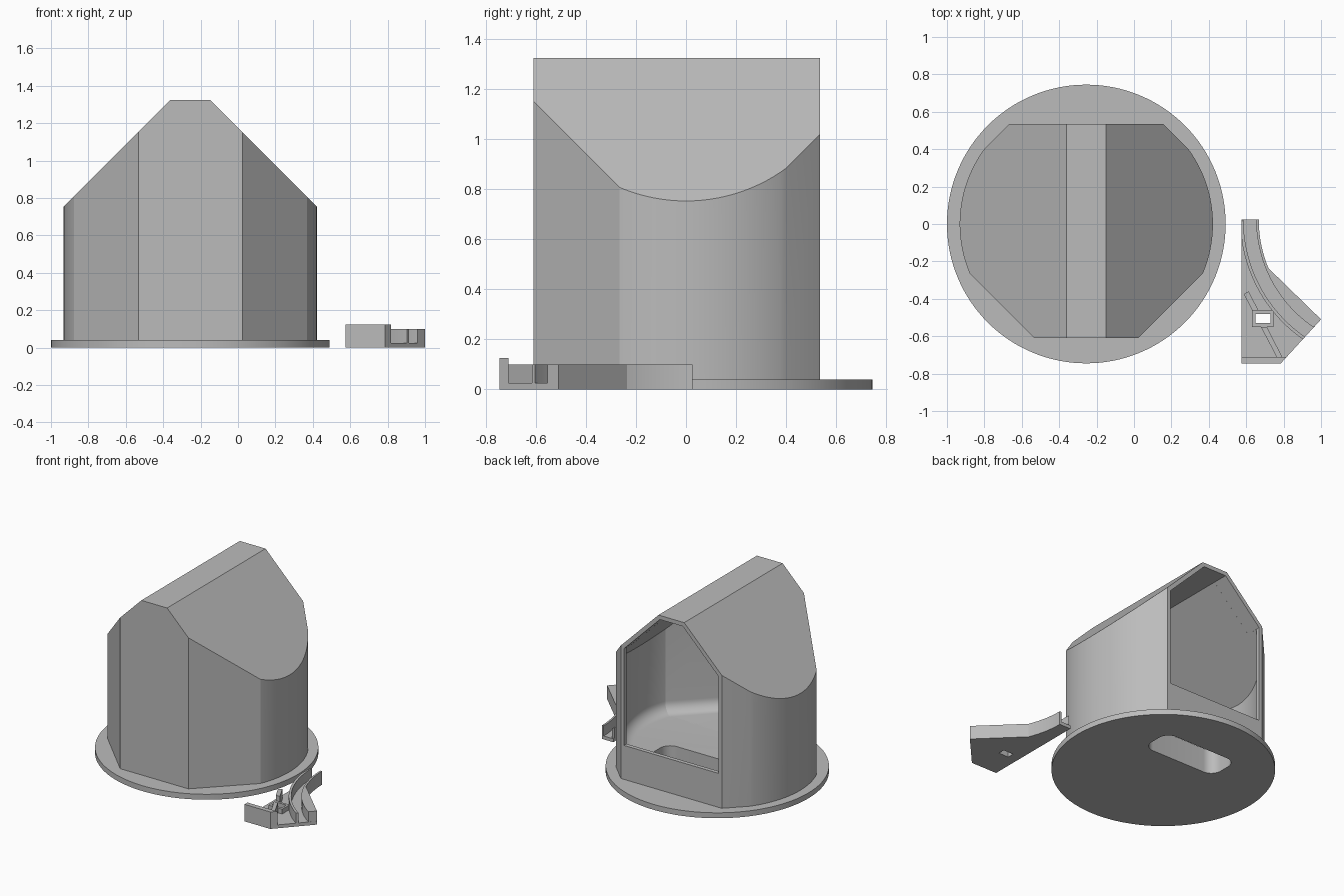
import bpy, bmesh, math
from mathutils import Vector

if "Cube" in bpy.data.objects:
    bpy.data.objects.remove(bpy.data.objects["Cube"])

CX = -0.255          # axis of the round base and housing
WALL = 0.03
grey = bpy.data.materials.new("grey_plastic")
grey.diffuse_color = (0.5, 0.5, 0.5, 1)
grey.use_nodes = True
grey.node_tree.nodes["Principled BSDF"].inputs["Base Color"].default_value = grey.diffuse_color


def finish(bm, name):
    bmesh.ops.recalc_face_normals(bm, faces=bm.faces)
    mesh = bpy.data.meshes.new(name)
    bm.to_mesh(mesh)
    bm.free()
    mesh.materials.append(grey)
    ob = bpy.data.objects.new(name, mesh)
    bpy.context.collection.objects.link(ob)
    return ob


def extrude(bm, pts, vec):
    face = bm.faces.new([bm.verts.new(p) for p in pts])
    new = bmesh.ops.extrude_face_region(bm, geom=[face])["geom"]
    bmesh.ops.translate(bm, vec=vec, verts=[v for v in new if isinstance(v, bmesh.types.BMVert)])


def prism(name, pts, z0, z1):
    bm = bmesh.new()
    extrude(bm, [(x, y, z0) for x, y in pts], (0, 0, z1 - z0))
    return finish(bm, name)


def box(name, x0, x1, y0, y1, z0, z1):
    return prism(name, [(x0, y0), (x1, y0), (x1, y1), (x0, y1)], z0, z1)


def arc(cx, cy, r, a0, a1, n):
    return [(cx + r * math.cos(math.radians(a0 + (a1 - a0) * i / n)),
             cy + r * math.sin(math.radians(a0 + (a1 - a0) * i / n))) for i in range(n + 1)]


def cut(ob, *cutters):
    for c in cutters:
        c.hide_render = True
        m = ob.modifiers.new("cut", 'BOOLEAN')
        m.operation, m.solver, m.object = 'DIFFERENCE', 'EXACT', c
    dg = bpy.context.evaluated_depsgraph_get()
    dg.update()
    mesh = bpy.data.meshes.new_from_object(ob.evaluated_get(dg))
    ob.modifiers.clear()
    ob.data = mesh


def housing_shape(name, inset, z0, fillet=0):
    """Cylinder trimmed by flat sides and a gabled roof, shrunk by inset."""
    bm = bmesh.new()
    circle = arc(CX, 0, 0.677 - inset, 0, 360, 128)[:-1]
    extrude(bm, [(x, y, z0) for x, y in circle], (0, 0, 2 - z0))
    # plane normal and its distance from the axis
    planes = [((0, -1, 0), 0.61), ((0, 1, 0), 0.535), ((0, 0, 1), 1.325)]
    for s in (-1, 1):
        planes += [((s, -1, 0), 0.628), ((s, 1, 0), 0.669), ((s, 0, 1), 1.43 / math.sqrt(2))]
    for n, d in planes:
        n = Vector(n).normalized()
        bmesh.ops.bisect_plane(bm, geom=bm.verts[:] + bm.edges[:] + bm.faces[:], dist=1e-5,
                               plane_co=Vector((CX, 0, 0)) + n * (d - inset), plane_no=n, clear_outer=True)
        bmesh.ops.holes_fill(bm, edges=[e for e in bm.edges if e.is_boundary], sides=0)
    if fillet:
        rim = [e for e in bm.edges if all(abs(v.co.z - z0) < 1e-4 for v in e.verts)]
        bmesh.ops.bevel(bm, geom=rim, offset=fillet, segments=8, profile=0.5, affect='EDGES')
    return finish(bm, name)


# rounded slot through the floor and base
slot_pts = []
for sx, sy, a in ((1, 1, 0), (-1, 1, 90), (-1, -1, 180), (1, -1, 270)):
    slot_pts += arc(CX + sx * 0.22, 0.275 + sy * 0.04, 0.08, a, a + 90, 10)
slot = prism("slot_cutter", slot_pts, -0.1, 0.4)

# round base
base = prism("round_base", arc(CX, 0, 0.745, 0, 360, 128)[:-1], 0, 0.04)
cut(base, slot)

# hollow housing with an open gabled window at the back
housing = housing_shape("housing", 0, 0.04)
cavity = housing_shape("cavity_cutter", WALL, 0.18, 0.08)
bm = bmesh.new()
extrude(bm, [(CX + x, 0.42, z) for x, z in ((-0.385, 0.29), (0.385, 0.29), (0.385, 1.003), (0.093, 1.295),
                                           (-0.093, 1.295), (-0.385, 1.003))], (0, 0.3, 0))
window = finish(bm, "window_cutter")
cut(housing, cavity, window, slot)

# separate latch: floor plate with a hole
AX, AY = 1.35, 0.025     # centre of the curved channel
outer_edge = arc(AX, AY, 0.683, 180, 202.5, 16)
plate = prism("latch_plate", [(0.575, 0.025)] + outer_edge[0:] +
              [(1.0, -0.51), (0.785, -0.745), (0.575, -0.745)], 0, 0.025)
hole = box("hole_cutter", 0.65, 0.73, -0.53, -0.48, -0.1, 0.3)
cut(plate, hole)

# latch walls on either side of the curved channel
outer_wall = prism("latch_outer_wall", outer_edge + [(1.0, -0.51)] +
                   arc(AX, AY, 0.697, 236, 180, 28), 0.025, 0.1)
rail = prism("latch_inner_rail", arc(AX, AY, 0.765, 180, 235.3, 28) +
             [(max(x, 0.575), y) for x, y in arc(AX, AY, 0.782, 235.1, 181, 28)], 0.025, 0.1)

# latch end wall
end_wall = prism("latch_end_wall", [(0.575, -0.745), (0.785, -0.745), (0.817, -0.71), (0.575, -0.71)], 0.025, 0.125)

# slanted spring bar and the collar round the hole
bar = prism("latch_bar", [(0.587, -0.375), (0.613, -0.36), (0.792, -0.71), (0.762, -0.71)], 0.025, 0.1)
collar_gap = box("collar_gap_cutter", 0.632, 0.745, -0.55, -0.463, 0, 0.3)
cut(bar, collar_gap)
collar = box("latch_collar", 0.632, 0.745, -0.55, -0.463, 0.025, 0.06)
cut(collar, hole)

for c in (slot, cavity, window, hole, collar_gap):
    bpy.data.objects.remove(c)

# smooth the curved walls, keep the flat cuts crisp
bpy.ops.object.select_all(action='DESELECT')
for ob in bpy.context.collection.objects:
    ob.select_set(True)
    bpy.context.view_layer.objects.active = ob
bpy.ops.object.shade_smooth_by_angle(angle=math.radians(15))
